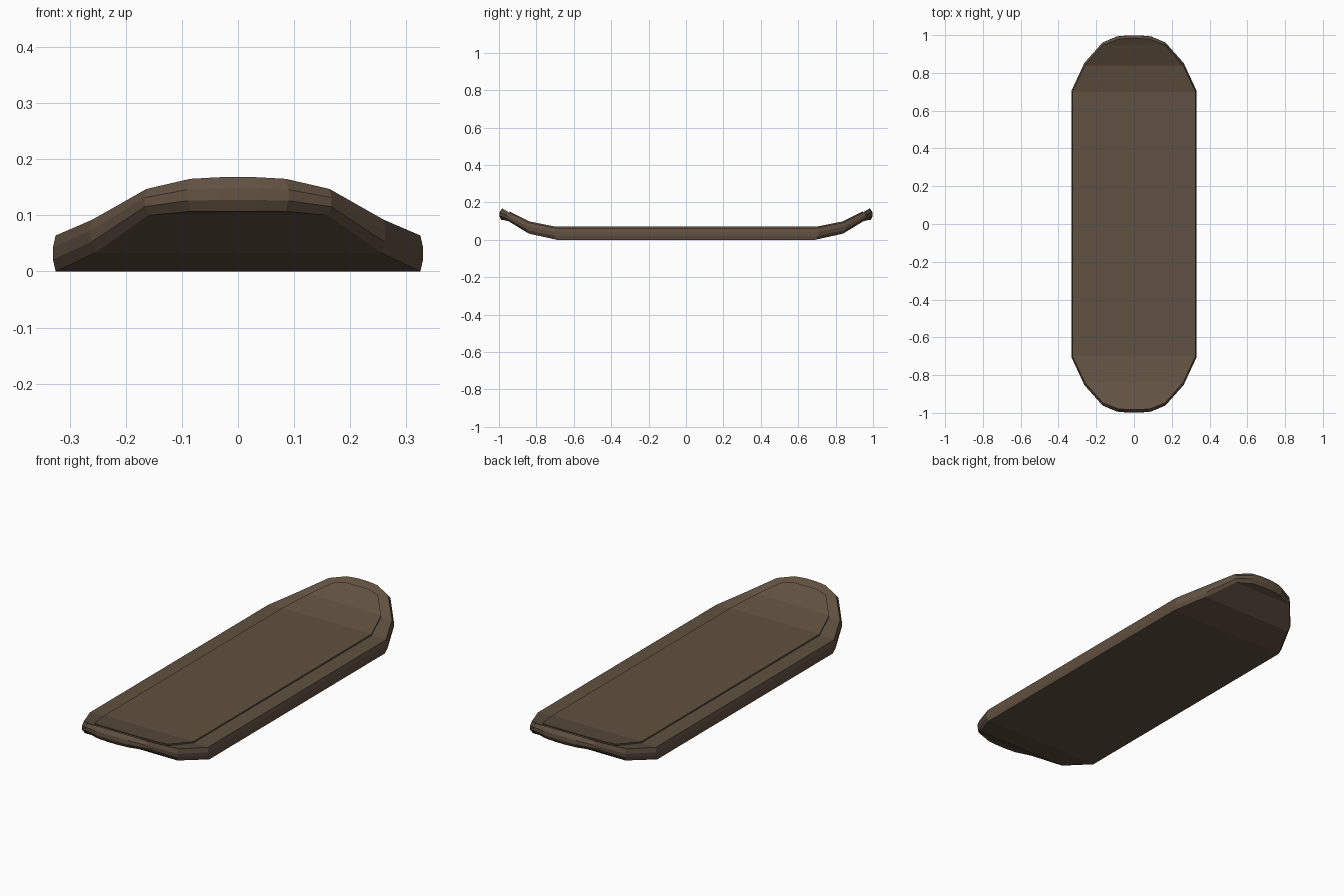
import bpy
import bmesh

cube = bpy.data.objects.get("Cube")
if cube:
    bpy.data.objects.remove(cube, do_unlink=True)

brown = bpy.data.materials.new("dark_brown_wood")
brown.use_nodes = True
brown.diffuse_color = (0.118, 0.081, 0.052, 1)
brown.node_tree.nodes["Principled BSDF"].inputs["Base Color"].default_value = (0.118, 0.081, 0.052, 1)

# Half-width, distance along the board and height, from wheelbase to tip
DECK_TOP = [(.325, .70, .064), (.26, .84, .092), (.163, .948, .147), (.085, .978, .165), (.03, .983, .168)]
DECK_BOTTOM = [(.325, .69, 0), (.255, .84, .033), (.16, .95, .1), (.085, .983, .107), (.03, .988, .107)]
GRIP_TOP = [(.245, .70, .071), (.2, .84, .099), (.12, .93, .145), (.06, .945, .152)]
GRIP_BOTTOM = [(w, y, z - .015) for w, y, z in GRIP_TOP]


def blend(low, high, t, swell):
    """Profile between two others, pushed outwards by swell."""
    mid = [[p + (q - p) * t for p, q in zip(a, b)] for a, b in zip(low, high)]
    return [(w + swell * .4, y + swell, z) for w, y, z in mid]


def build(name, levels):
    """Stack mirrored outlines from bottom to top and cap both ends with strips."""
    bm = bmesh.new()
    rings = []
    for profile in levels:
        half = profile[::-1]
        right = [(w, -y, z) for w, y, z in half] + list(profile)
        left = [(-x, y, z) for x, y, z in reversed(right)]
        rings.append([bm.verts.new(p) for p in right + left])
    count = len(rings[0])
    # Side walls
    for low, high in zip(rings, rings[1:]):
        for i in range(count):
            j = (i + 1) % count
            bm.faces.new((low[i], low[j], high[j], high[i]))
    # Cross-board strips on the underside and the upper side
    for ring in (rings[0], rings[-1]):
        for i in range(count // 2 - 1):
            bm.faces.new((ring[i], ring[i + 1], ring[-i - 2], ring[-i - 1]))
    bmesh.ops.recalc_face_normals(bm, faces=bm.faces)
    mesh = bpy.data.meshes.new(name)
    bm.to_mesh(mesh)
    bm.free()
    mesh.materials.append(brown)
    obj = bpy.data.objects.new(name, mesh)
    bpy.context.collection.objects.link(obj)


# Deck with gently bulging side walls
build("deck", [DECK_BOTTOM,
               blend(DECK_BOTTOM, DECK_TOP, .33, .012),
               blend(DECK_BOTTOM, DECK_TOP, .67, .012),
               DECK_TOP])

# Thin raised panel on the upper side
build("grip_panel", [GRIP_BOTTOM, GRIP_TOP])
